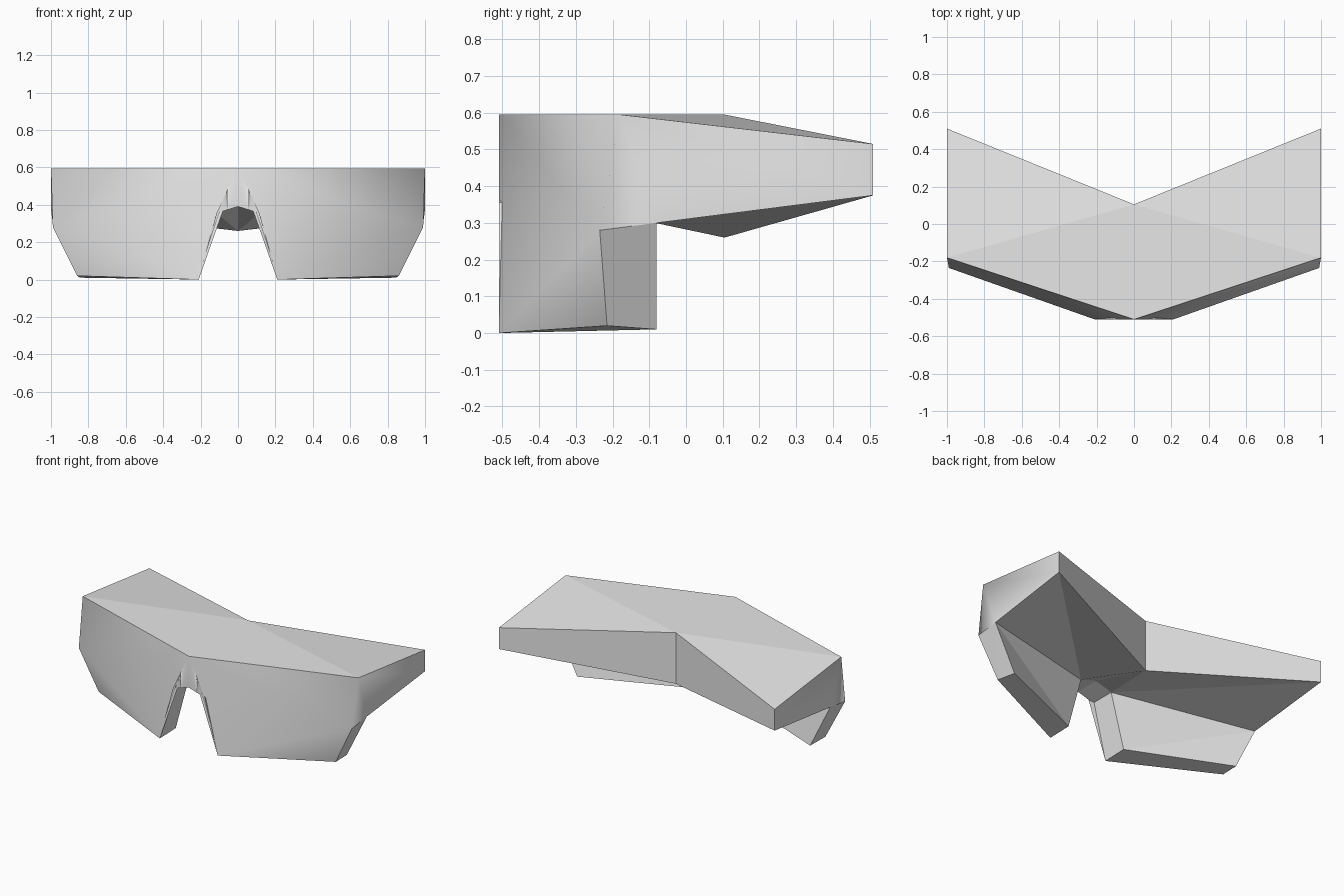
import bpy
import bmesh

cube = bpy.data.objects.get("Cube")
if cube:
    bpy.data.objects.remove(cube, do_unlink=True)

grey = bpy.data.materials.new("light grey")
grey.use_nodes = True
colour = (0.8, 0.8, 0.8, 1)
grey.diffuse_color = colour
grey.node_tree.nodes["Principled BSDF"].inputs["Base Color"].default_value = colour

# Corner points of the left half of the visor
points = {
    "brow": (0, -0.51, 0.595), "temple": (1, -0.18, 0.595),
    "arm_top": (1, 0.51, 0.515), "arm_low": (1, 0.51, 0.375),
    "rear_top": (0, 0.105, 0.595), "rear_low": (0, 0.105, 0.26),
    "cheek": (0.99, -0.235, 0.28), "cheek_back": (0.99, -0.08, 0.3),
    "outer": (0.86, -0.215, 0.02), "outer_back": (0.845, -0.08, 0.01),
    "inner": (0.21, -0.51, 0), "inner_back": (0.21, -0.345, 0.005),
    "nose": (0.115, -0.51, 0.355), "nose_back": (0.115, -0.345, 0.355),
    "bridge": (0, -0.51, 0.39), "bridge_back": (0, -0.345, 0.39),
}

# Curved lens front and side arm, shaded smooth
smooth_faces = [
    "brow bridge nose", "brow nose inner", "brow inner cheek",
    "brow cheek temple", "inner outer cheek",
    "temple cheek cheek_back", "temple cheek_back arm_low",
    "temple arm_low arm_top",
]
# Top, rear, underside, nose notch and lens edges, shaded flat
flat_faces = [
    "brow temple rear_top", "temple arm_top rear_top",
    "rear_top arm_top arm_low rear_low",
    "rear_low arm_low nose_back", "arm_low cheek_back nose_back",
    "rear_low nose_back bridge_back",
    "bridge bridge_back nose_back nose",
    "nose nose_back inner_back inner",
    "inner inner_back outer_back outer",
    "cheek outer cheek_back", "outer outer_back cheek_back",
    "nose_back cheek_back inner_back", "inner_back cheek_back outer_back",
]

bm = bmesh.new()
# Both halves share the vertices on the centre line
for side in (1, -1):
    verts = {n: bm.verts.new((side * x, y, z)) for n, (x, y, z) in points.items()}
    for faces, smooth in ((smooth_faces, True), (flat_faces, False)):
        for names in faces:
            face = bm.faces.new([verts[n] for n in names.split()])
            face.smooth = smooth
bmesh.ops.remove_doubles(bm, verts=bm.verts, dist=0.0005)
bmesh.ops.recalc_face_normals(bm, faces=bm.faces)

mesh = bpy.data.meshes.new("visor")
bm.to_mesh(mesh)
bm.free()
mesh.materials.append(grey)
visor = bpy.data.objects.new("visor", mesh)
bpy.context.collection.objects.link(visor)
